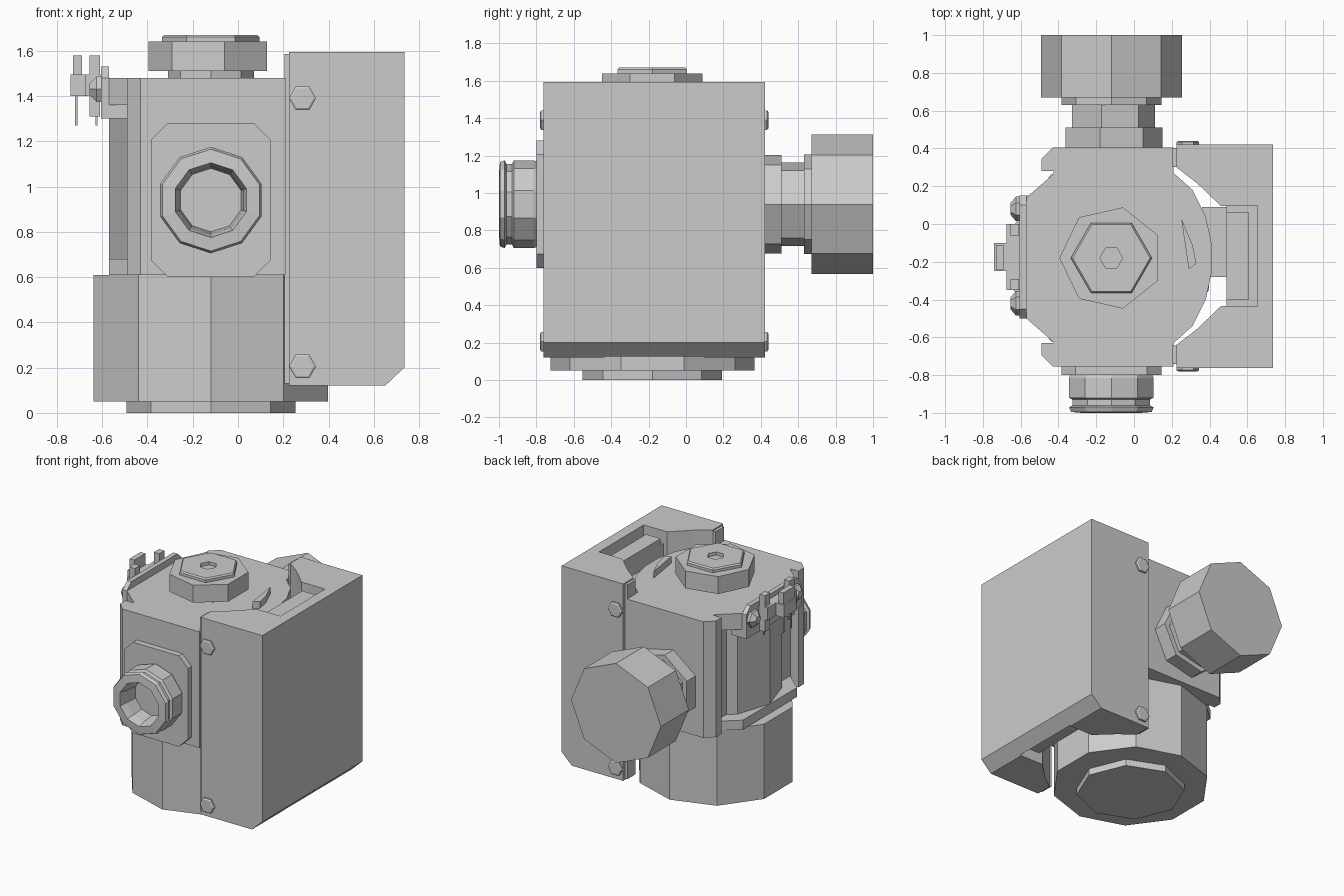
import bpy, bmesh
from math import cos, sin, pi, radians

if "Cube" in bpy.data.objects:
    bpy.data.objects.remove(bpy.data.objects["Cube"])

CX, CY, CZ = -0.12, -0.18, 0.94   # drum axis and port height


def place(axis, u, v, w):
    return {'z': (u, v, w), 'y': (u, w, v), 'x': (w, u, v)}[axis]


def loft(name, axis, rings):
    """Join equal-length rings of 3D points, closing both ends."""
    bm = bmesh.new()
    vs = [[bm.verts.new(place(axis, *p)) for p in ring] for ring in rings]
    n = len(vs[0])
    for a, b in zip(vs, vs[1:]):
        for i in range(n):
            j = (i + 1) % n
            bm.faces.new((a[i], a[j], b[j], b[i]))
    bm.faces.new(vs[0][::-1])
    bm.faces.new(vs[-1])
    bmesh.ops.recalc_face_normals(bm, faces=bm.faces)
    me = bpy.data.meshes.new(name)
    bm.to_mesh(me)
    bm.free()
    ob = bpy.data.objects.new(name, me)
    bpy.context.collection.objects.link(ob)
    return ob


def prism(name, axis, pts, lo, hi):
    return loft(name, axis, [[(u, v, w) for u, v in pts] for w in (lo, hi)])


def box(name, x, y, z):
    return prism(name, 'z', [(x[0], y[0]), (x[1], y[0]), (x[1], y[1]), (x[0], y[1])], *z)


def turned(name, axis, n, centre, profile, phase=0):
    """Low-poly turned part; profile is (radius, position along axis)."""
    a = [radians(phase) + 2 * pi * i / n for i in range(n)]
    return loft(name, axis, [[(centre[0] + r * cos(t), centre[1] + r * sin(t), h) for t in a]
                             for r, h in profile])


def chamfered(x0, x1, y0, y1, c):
    return [(x0 + c, y0), (x1 - c, y0), (x1, y0 + c), (x1, y1 - c),
            (x1 - c, y1), (x0 + c, y1), (x0, y1 - c), (x0, y0 + c)]


AX, PORT = (CX, CY), (CX, CZ)

# Lower drum and base disc
turned("lower_drum", 'z', 10, AX, [(0.545, 0.05), (0.545, 0.61)], 90)
turned("base_disc", 'z', 8, AX, [(0.373, 0.0), (0.373, 0.06)])

# Valve body with flanged left edges, mirrored about the drum axis
half = [(0.21, 0.58), (-0.43 + 0, 0.58), (-0.49, 0.52), (-0.49, 0.455), (-0.425, 0.455)]
outline = [(x, CY + y) for x, y in half] + [(x, CY - y) for x, y in half[::-1]]
outline = [(x, y + 0.005) for x, y in outline]
prism("valve_body", 'z', outline, 0.61, 1.48)

# Round collars at top and bottom of the body, and the drum between them
side = [(-0.57, 0.32), (-0.42, 0.45), (0.21, 0.45), (0.31, 0.36), (0.38, 0.22), (0.41, 0.08)]
collar = [(x, CY + y) for x, y in side] + [(x, CY - y) for x, y in side[::-1]]
prism("upper_collar", 'z', collar, 1.36, 1.48)
prism("lower_collar", 'z', collar, 0.61, 0.68)
turned("middle_drum", 'z', 10, AX, [(0.45, 0.6), (0.45, 1.4)])

# Top plug
turned("plug_neck", 'z', 8, AX, [(0.19, 1.47), (0.19, 1.52)])
turned("plug_nut", 'z', 7, AX, [(0.275, 1.51), (0.275, 1.64)], 180)
turned("plug_cap", 'z', 6, AX, [(0.215, 1.63), (0.215, 1.66), (0.205, 1.67),
                                (0.06, 1.67), (0.06, 1.645)])

# Front port: mounting plate and hollow fitting
prism("port_plate", 'y', chamfered(-0.385, 0.145, 0.6, 1.28, 0.075), -0.80, -0.74)
turned("front_fitting", 'y', 10, PORT,
       [(0.225, -0.79), (0.235, -0.815), (0.235, -0.92), (0.215, -0.93), (0.215, -0.96),
        (0.235, -0.97), (0.225, -0.995), (0.165, -1.0), (0.15, -0.94), (0.14, -0.85)], 18)

# Rear port: stepped neck and large end nut
turned("rear_flange", 'y', 7, PORT, [(0.27, 0.39), (0.27, 0.51)])
turned("rear_neck", 'y', 7, PORT, [(0.23, 0.5), (0.23, 0.64)])
turned("rear_washer", 'y', 8, PORT, [(0.265, 0.63), (0.265, 0.68)])
turned("rear_nut", 'y', 8, PORT, [(0.373, 0.67), (0.373, 1.0)])

# Side cover: U-shaped shell around the drum, lower outer edge cut away
YM = -0.17
inner = [(0.225, 0.47), (0.335, 0.385), (0.46, 0.265), (0.655, 0.265)]
u_shape = [(0.225, YM + 0.592), (0.735, YM + 0.592), (0.735, YM - 0.592), (0.225, YM - 0.592)]
u_shape += [(x, YM - y) for x, y in inner] + [(x, YM + y) for x, y in inner[::-1]]
cover = prism("side_cover", 'z', u_shape, 0.12, 1.595)
cut = prism("cover_edge_cutter", 'y', [(0.65, 0.12), (0.75, 0.215), (0.85, 0.0), (0.65, 0.0)], -1.0, 1.0)
cut.hide_render = True
cut.hide_viewport = True
cut.display_type = 'WIRE'
mod = cover.modifiers.new("edge_cut", 'BOOLEAN')
mod.object = cut
mod.operation = 'DIFFERENCE'
mod.solver = 'EXACT'

# Electronics block inside the cover, a recessed frame and its link to the drum
box("inner_block", (0.49, 0.66), (-0.44, 0.10), (0.2, 1.50))
box("inner_terminal", (0.49, 0.61), (-0.40, 0.06), (1.48, 1.55))
box("inner_link", (0.36, 0.50), (-0.28, 0.09), (0.3, 1.40))
prism("pointer_tab", 'z', [(0.25, 0.03), (0.31, -0.11), (0.33, -0.21), (0.29, -0.24)], 1.46, 1.53)

# Thin inner lips and cover bolts, both sides
for label, s in (("front", -1), ("rear", 1)):
    face = YM + s * 0.592
    box(f"{label}_cover_lip", (0.205, 0.24), sorted((face - s * 0.02, face - s * 0.12)), (0.13, 1.585))
    for level, z in (("lower", 0.205), ("upper", 1.39)):
        turned(f"{label}_{level}_bolt", 'y', 6, (0.285, z),
               [(0.06, face - s * 0.02), (0.06, face + s * 0.012), (0.05, face + s * 0.018)])

# Left bracket: upright plate with clipped corners and a foot
prism("bracket_plate", 'x', [(-0.50, 1.30), (0.15, 1.30), (0.15, 1.48), (0.10, 1.53),
                             (-0.45, 1.53), (-0.50, 1.48)], -0.605, -0.57)
box("bracket_foot", (-0.60, -0.48), (-0.50, 0.15), (1.30, 1.36))
for label, y in (("front", -0.42), ("rear", 0.08)):
    turned(f"bracket_screw_{label}", 'x', 6, (y, 1.43),
           [(0.065, -0.60), (0.065, -0.625), (0.03, -0.655)])

# Terminals on the bracket, each with a raised clip and a pin
box("terminal_base", (-0.675, -0.60), (-0.35, 0.0), (1.40, 1.495))
for y in (-0.32, -0.03):
    box("base_clip", (-0.655, -0.61), (y - 0.03, y + 0.03), (1.31, 1.58))
    box("base_pin", (-0.63, -0.62), (y - 0.005, y + 0.005), (1.27, 1.32))
box("terminal_front", (-0.74, -0.67), (-0.25, -0.10), (1.40, 1.495))
box("terminal_clip", (-0.73, -0.69), (-0.24, -0.11), (1.49, 1.58))
for y in (-0.22, -0.13):
    box("terminal_pin", (-0.72, -0.71), (y - 0.005, y + 0.005), (1.27, 1.41))
